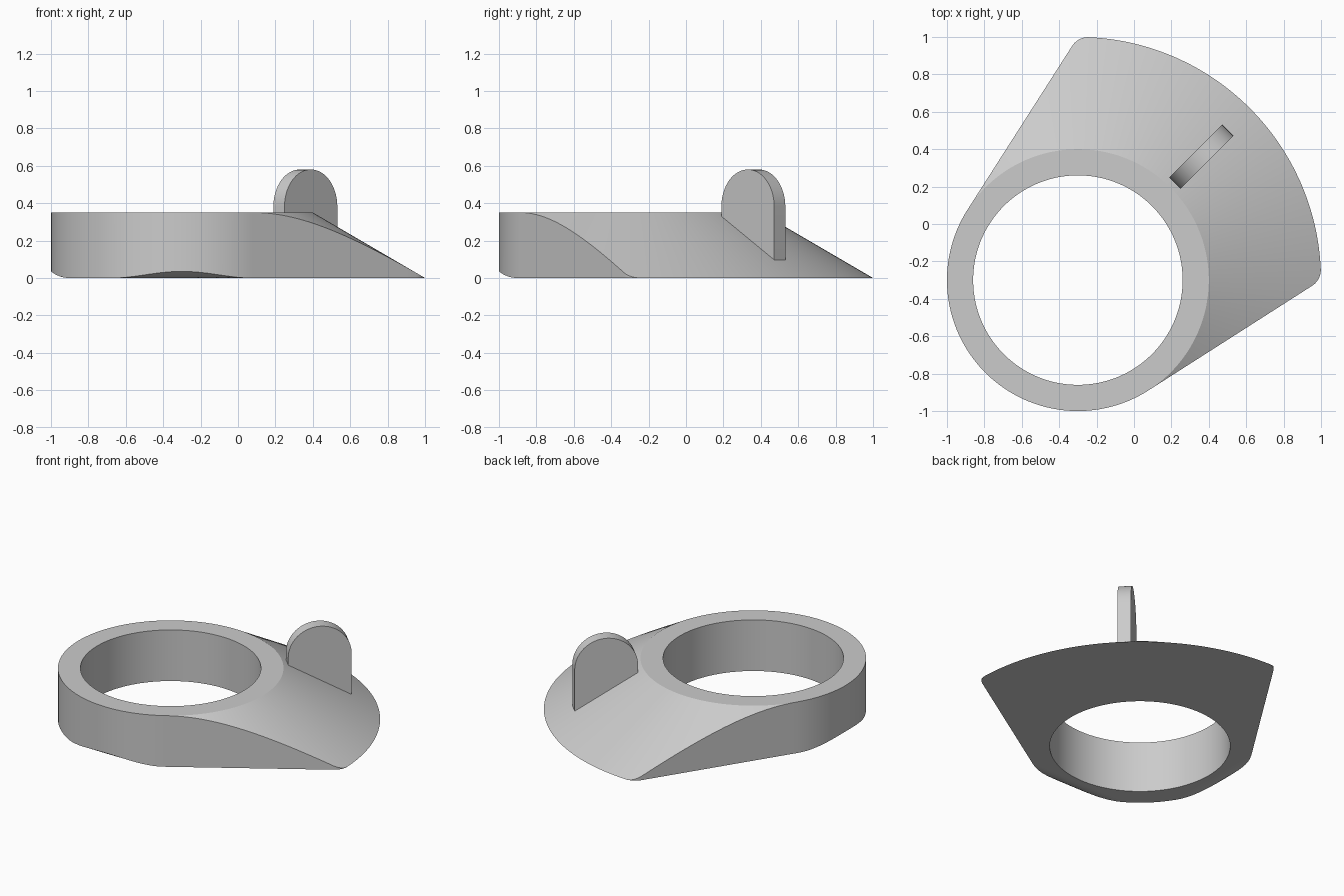
import bpy
import bmesh
from math import radians, degrees, acos, sin, cos, sqrt, pi
from mathutils import Matrix, Vector

cube = bpy.data.objects.get("Cube")
if cube:
    bpy.data.objects.remove(cube)

CX = CY = -0.3            # ring centre
HOLE, RING, FLARE = 0.56, 0.7, 1.3
HEIGHT, FILLET = 0.35, 0.1

grey = bpy.data.materials.new("plain grey")
grey.use_nodes = True
colour = (0.6, 0.6, 0.6, 1)
grey.diffuse_color = colour
grey.node_tree.nodes["Principled BSDF"].inputs["Base Color"].default_value = colour


def finish(name, bm):
    bmesh.ops.remove_doubles(bm, verts=bm.verts, dist=0.0002)
    bmesh.ops.recalc_face_normals(bm, faces=bm.faces)
    mesh = bpy.data.meshes.new(name)
    bm.to_mesh(mesh)
    bm.free()
    obj = bpy.data.objects.new(name, mesh)
    bpy.context.collection.objects.link(obj)
    mesh.materials.append(grey)
    bpy.ops.object.select_all(action='DESELECT')
    obj.select_set(True)
    bpy.context.view_layer.objects.active = obj
    bpy.ops.object.shade_smooth_by_angle(angle=radians(25))
    return obj


# Plan outline: flared arc, rounded corner, tangent side, ring arc
TANGENT = pi / 4 + acos(RING / FLARE)
D = FLARE - FILLET
CORNER = TANGENT - acos((RING - FILLET) / D)
SIDE = TANGENT - acos(RING / sqrt(RING ** 2 + D ** 2 - (RING - FILLET) ** 2))


def outline(a):
    if a <= CORNER:
        return FLARE
    if a < SIDE:
        d = a - CORNER
        return D * cos(d) + sqrt(max(0, FILLET ** 2 - (D * sin(d)) ** 2))
    if a < TANGENT:
        return RING / cos(TANGENT - a)
    return RING


def lift(x, y):
    """Rounded relief under the two outer sides of the ring."""
    d = min(0.1, max(0, -0.9 - min(x, y)))
    return 0.16 - sqrt(0.16 ** 2 - d * d)


# Ring with flared skirt, swept as a closed section around the centre
half = []
for start, end, n in ((0, CORNER, 32), (CORNER, SIDE, 8),
                      (SIDE, TANGENT, 40), (TANGENT, pi, 48)):
    half += [start + (end - start) * i / n for i in range(n)]
angles = half + [pi] + [-a for a in reversed(half[1:])]

bm = bmesh.new()
sections = []
for a in angles:
    r_out = outline(abs(a))
    direction = a + pi / 4
    rim = HEIGHT * (FLARE - r_out) / (FLARE - RING)
    section = [(HOLE, HEIGHT), (RING, HEIGHT), (r_out, rim), (r_out, None)]
    section += [(RING - 0.02 * i, None) for i in range(8)]
    verts = []
    for r, z in section:
        x, y = CX + r * cos(direction), CY + r * sin(direction)
        verts.append(bm.verts.new((x, y, lift(x, y) if z is None else z)))
    sections.append(verts)
for i, here in enumerate(sections):
    there = sections[(i + 1) % len(sections)]
    for j in range(len(here)):
        k = (j + 1) % len(here)
        bm.faces.new((here[j], here[k], there[k], there[j]))
finish("flared_ring", bm)

# Upright round-topped tab on the diagonal
bm = bmesh.new()
profile = [(-0.2, 0.09), (0.2, 0.09)]
profile += [(0.2 * cos(pi * i / 32), 0.38 + 0.2 * sin(pi * i / 32)) for i in range(33)]
face = bm.faces.new([bm.verts.new((u, -0.042, z)) for u, z in profile])
side = bmesh.ops.extrude_face_region(bm, geom=[face])["geom"]
bmesh.ops.translate(bm, vec=Vector((0, 0.084, 0)),
                    verts=[v for v in side if isinstance(v, bmesh.types.BMVert)])
bm.transform(Matrix.Translation((0.36, 0.36, 0)) @ Matrix.Rotation(pi / 4, 4, 'Z'))
finish("thumb_tab", bm)
